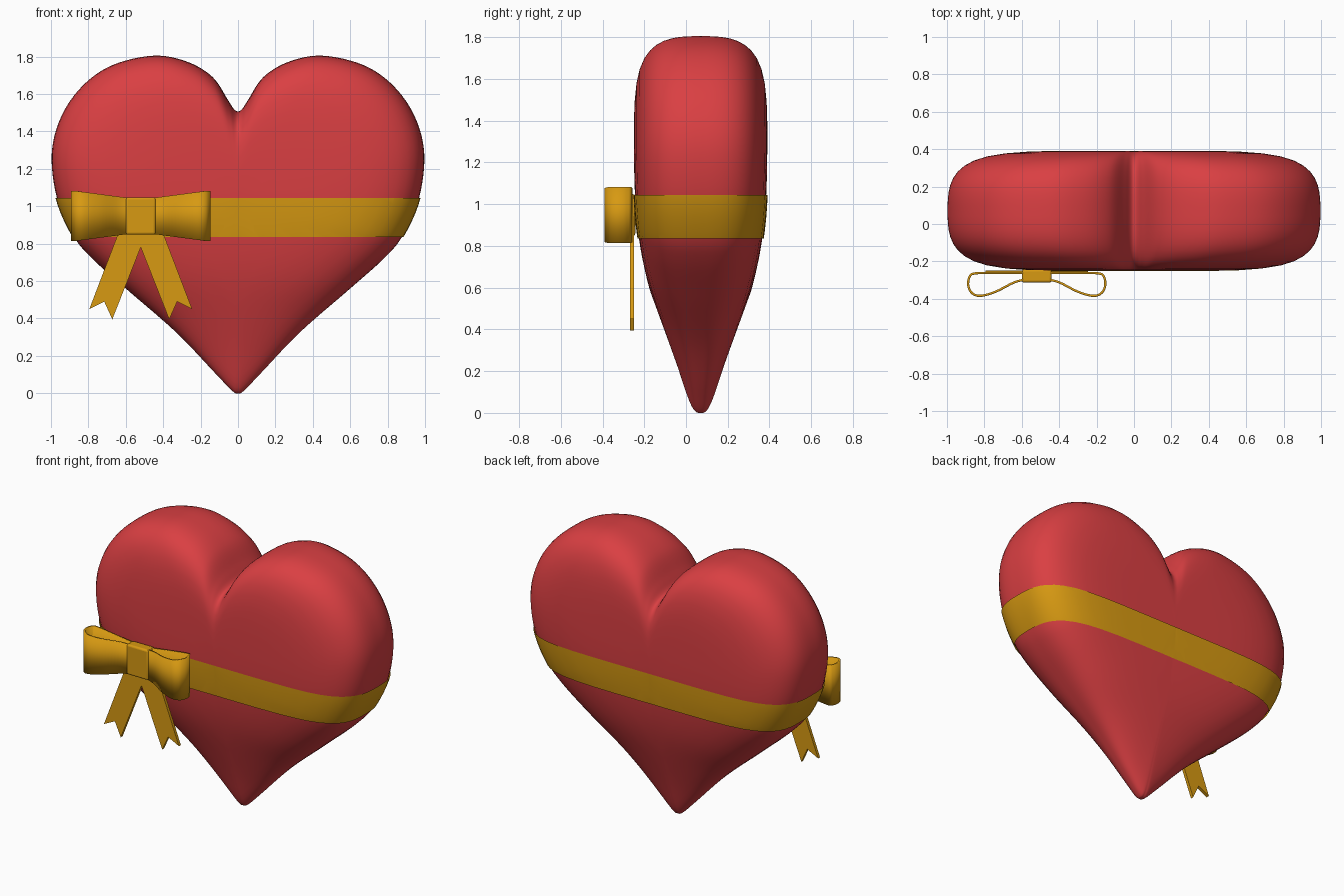
import bpy, bmesh
from mathutils import Vector

if "Cube" in bpy.data.objects:
    bpy.data.objects.remove(bpy.data.objects["Cube"])


def material(name, rgb):
    m = bpy.data.materials.new(name)
    m.diffuse_color = (*rgb, 1)
    m.use_nodes = True
    m.node_tree.nodes["Principled BSDF"].inputs["Base Color"].default_value = m.diffuse_color
    return m


RED = material("red", (0.70, 0.05, 0.055))
GOLD = material("gold", (0.68, 0.32, 0.006))


def finish(bm, name, mat, angle=None):
    bmesh.ops.recalc_face_normals(bm, faces=bm.faces)
    me = bpy.data.meshes.new(name)
    bm.to_mesh(me)
    bm.free()
    ob = bpy.data.objects.new(name, me)
    bpy.context.collection.objects.link(ob)
    me.materials.append(mat)
    if angle:
        bpy.ops.object.select_all(action='DESELECT')
        ob.select_set(True)
        bpy.context.view_layer.objects.active = ob
        bpy.ops.object.shade_smooth_by_angle(angle=angle)
    return ob


def spline(pts, n, closed=True):
    """Catmull-Rom curve through 2D points."""
    out, N = [], len(pts)
    for i in range(N if closed else N - 1):
        idx = [i - 1, i, i + 1, i + 2]
        idx = [j % N if closed else min(max(j, 0), N - 1) for j in idx]
        a, b, c, d = (Vector(pts[j]) for j in idx)
        for k in range(n):
            t = k / n
            out.append(0.5 * (2 * b + (c - a) * t + (2 * a - 5 * b + 4 * c - d) * t * t
                              + (3 * b - a - 3 * c + d) * t ** 3))
    if not closed:
        out.append(Vector(pts[-1]))
    return out


# Heart: outline shrunk towards a centre, puffed out in y
HALF = [(0.03, 0.012), (0.12, 0.105), (0.33, 0.325), (0.6, 0.56), (0.79, 0.73), (0.885, 0.85),
        (0.968, 1.043), (0.996, 1.28), (0.945, 1.48), (0.83, 1.645), (0.67, 1.755), (0.45, 1.805),
        (0.27, 1.772), (0.135, 1.69), (0.055, 1.57), (0.022, 1.52)]
OUTLINE = [(0, 0)] + HALF + [(0, 1.507)] + [(-x, z) for x, z in reversed(HALF)]
THICK = spline([(0, 0.07), (0.2, 0.115), (0.4, 0.178), (0.6, 0.247), (0.8, 0.29),
                (1.0, 0.312), (1.3, 0.32), (1.9, 0.32)], 8, closed=False)
RINGS = [0.15, 0.3, 0.45, 0.58, 0.7, 0.79, 0.86, 0.91, 0.945, 0.97, 0.986, 0.995, 0.999, 0.9999]
CZ, CY = 1.05, 0.07


def thickness(z):
    for a, b in zip(THICK, THICK[1:]):
        if z <= b.x:
            return a.y + (b.y - a.y) * max(0, (z - a.x) / (b.x - a.x))
    return THICK[-1].y


def heart_mesh():
    bm = bmesh.new()
    curve = spline(OUTLINE, 6)
    n = len(curve)

    def ring(s, side):
        g = max(0, 1 - s ** 6) ** (1 / 3)
        vs = []
        for p in curve:
            z = CZ + (p.y - CZ) * s
            vs.append(bm.verts.new((p.x * s, CY + side * thickness(z) * g, z)))
        return vs

    rings = ([ring(s, -1) for s in RINGS] + [ring(1, 0)]
             + [ring(s, 1) for s in reversed(RINGS)])
    for a, b in zip(rings, rings[1:]):
        for i in range(n):
            j = (i + 1) % n
            bm.faces.new((a[i], a[j], b[j], b[i]))
    for r, side in ((rings[0], -1), (rings[-1], 1)):
        c = bm.verts.new((0, CY + side * thickness(CZ), CZ))
        for i in range(n):
            bm.faces.new((r[i], r[(i + 1) % n], c))
    bmesh.ops.recalc_face_normals(bm, faces=bm.faces)
    return bm


finish(heart_mesh(), "heart", RED, 1.2)

# Ribbon band: slightly swollen heart cut to a slice
bm = heart_mesh()
bm.normal_update()
for v, nrm in [(v, v.normal.copy()) for v in bm.verts]:
    v.co += nrm * 0.007
for z, up in ((0.835, -1), (1.043, 1)):
    bmesh.ops.bisect_plane(bm, geom=bm.verts[:] + bm.edges[:] + bm.faces[:],
                           plane_co=(0, 0, z), plane_no=(0, 0, up), clear_outer=True)
finish(bm, "ribbon_band", GOLD, 1.2)

# Bow
BX, BZ = -0.52, 0.948
LOOP = [(0.05, -0.262), (0.2, -0.262), (0.33, -0.264), (0.36, -0.285), (0.366, -0.33),
        (0.345, -0.37), (0.3, -0.384), (0.22, -0.362), (0.12, -0.312), (0.05, -0.295)]
TAIL = [(0.0, 0.98), (0.07, 0.98), (0.13, 0.83), (0.275, 0.45), (0.195, 0.49), (0.152, 0.395),
        (0.0, 0.78)]
for side, label in ((-1, "left"), (1, "right")):
    # loop strip, flaring away from the knot
    bm = bmesh.new()
    rows = []
    for p in spline(LOOP, 6, closed=False):
        h = 0.098 + 0.036 * min(1, max(0, (p.x - 0.08) / 0.27))
        rows.append([bm.verts.new((BX + side * p.x, p.y, BZ + d * h)) for d in (-1, 1)])
    for a, b in zip(rows, rows[1:]):
        bm.faces.new((a[0], b[0], b[1], a[1]))
    ob = finish(bm, "bow_loop_" + label, GOLD, 0.7)
    mod = ob.modifiers.new("thickness", 'SOLIDIFY')
    mod.thickness, mod.offset = 0.012, 0

    # hanging tail with a notched end
    bm = bmesh.new()
    face = bm.faces.new([bm.verts.new((BX + side * x, -0.268, z)) for x, z in TAIL])
    ext = bmesh.ops.extrude_face_region(bm, geom=[face])
    for v in ext["geom"]:
        if isinstance(v, bmesh.types.BMVert):
            v.co.y += 0.02
    finish(bm, "bow_tail_" + label, GOLD)

# Knot
bm = bmesh.new()
bmesh.ops.create_cube(bm, size=1)
for v in bm.verts:
    v.co = (BX + v.co.x * 0.16, -0.278 + v.co.y * 0.07, BZ + v.co.z * 0.2)
ob = finish(bm, "bow_knot", GOLD, 0.6)
mod = ob.modifiers.new("bevel", 'BEVEL')
mod.width, mod.segments = 0.012, 3
